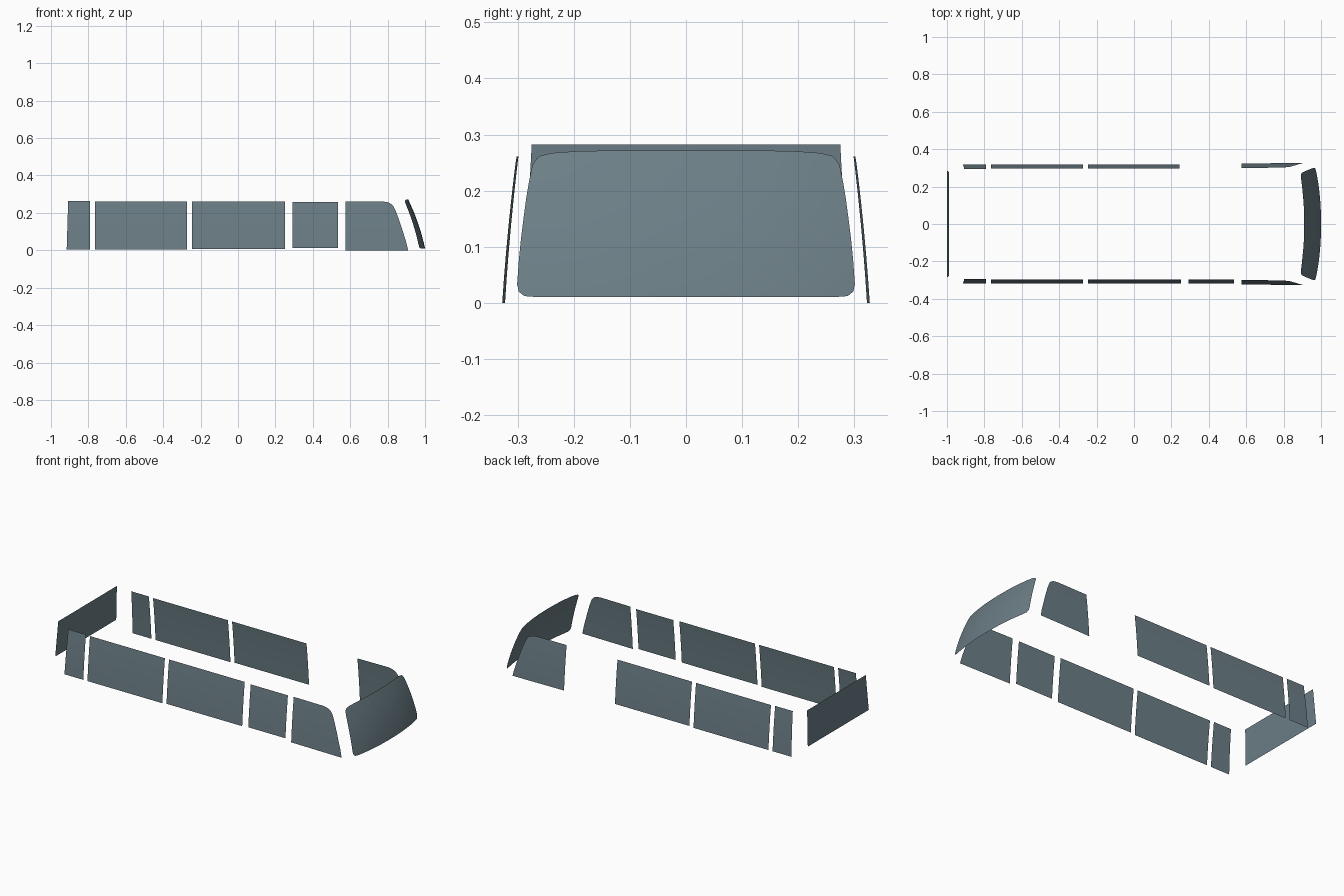
import bpy

if "Cube" in bpy.data.objects:
    bpy.data.objects.remove(bpy.data.objects["Cube"])

glass = bpy.data.materials.new("tinted_glass")
glass.diffuse_color = (0.15, 0.21, 0.24, 0.9)
glass.use_nodes = True
glass.node_tree.nodes["Principled BSDF"].inputs["Base Color"].default_value = glass.diffuse_color


def sheet(name, rows, flip=False):
    """Smooth open surface from equal-length rows of points, bottom to top."""
    n = len(rows[0])
    verts = [p for row in rows for p in row]
    faces = []
    for r in range(len(rows) - 1):
        for c in range(n - 1):
            a = r * n + c
            f = (a, a + 1, a + n + 1, a + n)
            faces.append(f[::-1] if flip else f)
    mesh = bpy.data.meshes.new(name)
    mesh.from_pydata(verts, [], faces)
    mesh.polygons.foreach_set("use_smooth", [True] * len(faces))
    mesh.materials.append(glass)
    obj = bpy.data.objects.new(name, mesh)
    bpy.context.collection.objects.link(obj)
    return obj


def side_y(z, base):
    """Body side: leans inwards going up, with a slight outward bulge."""
    t = z / 0.262
    return base - 0.024 * t + 0.008 * t * (1 - t)


def side_window(name, side, xb, xt, xr, z0, z1):
    # xb / xt: rear edge at bottom / top, xr: front edge
    rows = []
    for i in range(9):
        t = i / 8
        z = z0 + (z1 - z0) * t
        x0 = xb + (xt - xb) * t
        y = side * side_y(z, 0.3195)
        rows.append([(x0, y, z), (xr, y, z)])
    sheet(name, rows, side > 0)


def front_door_window(name, side):
    # front edge follows the sloping windscreen pillar: (z, x)
    edge = [(0, 0.91), (0.045, 0.899), (0.09, 0.885), (0.14, 0.869), (0.185, 0.853),
            (0.215, 0.841), (0.235, 0.831), (0.247, 0.820), (0.256, 0.803), (0.261, 0.775)]
    rows = []
    for z, xf in edge:
        row = []
        for i in range(5):
            x = 0.575 + (xf - 0.575) * i / 4
            y = side_y(z, 0.3225) + 0.005 * (x - 0.575) / 0.335
            row.append((x, side * y, z))
        rows.append(row)
    sheet(name, rows, side > 0)


# side glass on both sides; the sliding door pane exists on one side only
for label, s in (("right", -1), ("left", 1)):
    side_window(f"{label}_rear_quarter_window", s, -0.916, -0.908, -0.792, 0.004, 0.264)
    side_window(f"{label}_rear_side_window", s, -0.765, -0.765, -0.273, 0.004, 0.262)
    side_window(f"{label}_middle_side_window", s, -0.246, -0.246,
                0.251 if s < 0 else 0.243, 0.008, 0.262)
    front_door_window(f"{label}_front_door_window", s)
side_window("right_sliding_window", -1, 0.291, 0.291, 0.535, 0.012, 0.258)

# windscreen: (height, half width) outline on a doubly curved surface
outline = [(0.010, 0.262), (0.012, 0.288), (0.020, 0.298), (0.033, 0.301), (0.075, 0.298),
           (0.115, 0.294), (0.155, 0.289), (0.185, 0.285), (0.215, 0.280), (0.245, 0.274),
           (0.256, 0.267), (0.262, 0.260), (0.267, 0.240), (0.270, 0.200), (0.2715, 0.140)]
rows = []
for z, w in outline:
    t = (z - 0.01) / 0.2615
    centre = 1.0 - 0.09 * t + 0.036 * t * (1 - t)
    row = []
    for i in range(25):
        y = w * (i / 12 - 1)
        row.append((centre - 0.03 * (abs(y) / 0.3) ** 2.2, y, z))
    rows.append(row)
sheet("windscreen", rows)

# flat, slightly tilted rear window
sheet("rear_window", [[(-1.0, -0.286, 0.074), (-1.0, 0.286, 0.074)],
                      [(-0.988, -0.275, 0.282), (-0.988, 0.275, 0.282)]], True)
